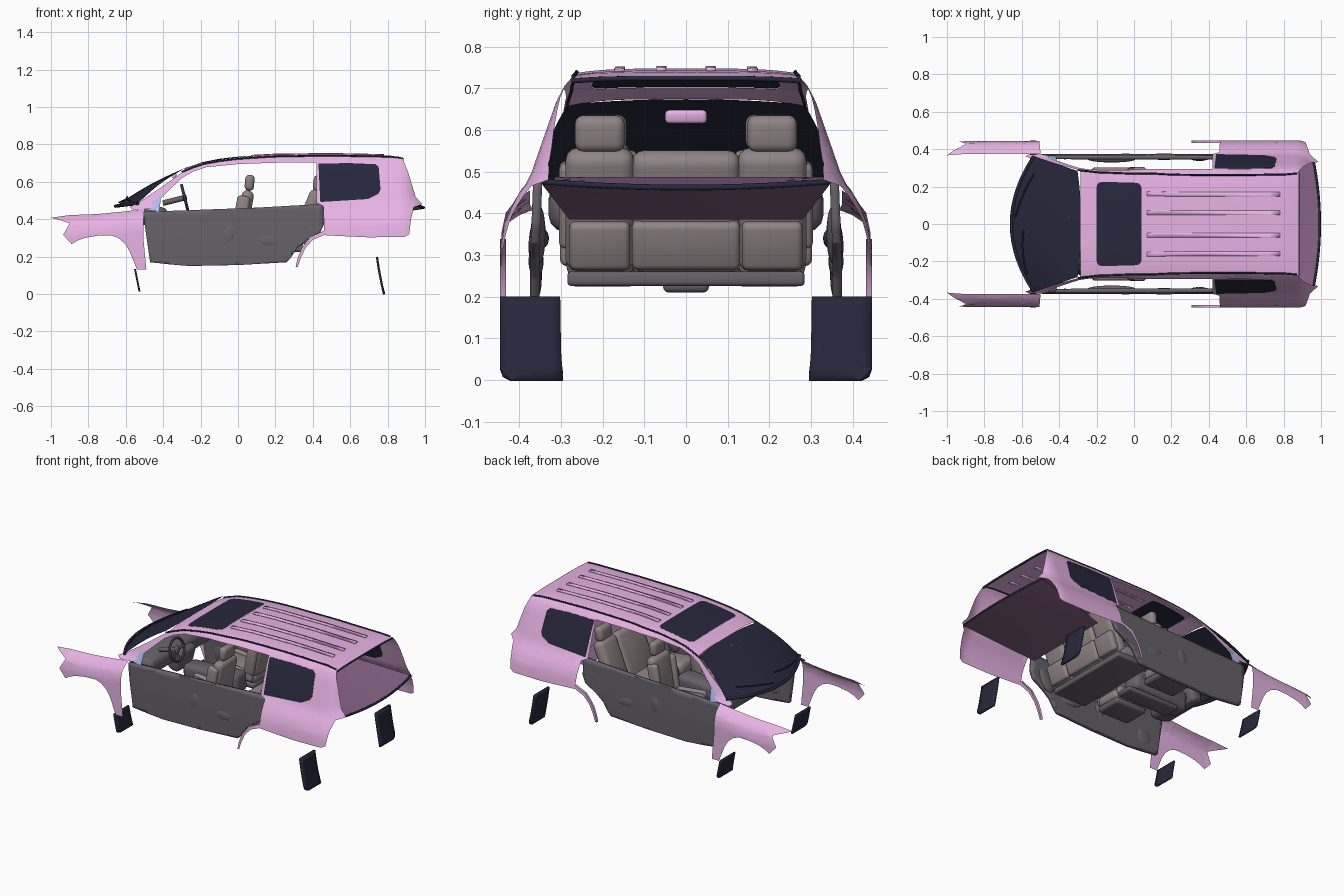
import bpy, bmesh, math
from mathutils import Matrix, Vector

if "Cube" in bpy.data.objects:
    bpy.data.objects.remove(bpy.data.objects["Cube"])


def material(name, rgb):
    m = bpy.data.materials.new(name)
    m.diffuse_color = (*rgb, 1)
    m.use_nodes = True
    m.node_tree.nodes["Principled BSDF"].inputs["Base Color"].default_value = m.diffuse_color
    return m


PINK = material("body_paint", (0.80, 0.45, 0.78))
DARK = material("dark_glass", (0.02, 0.02, 0.045))
TRIM = material("door_trim", (0.13, 0.12, 0.14))
SEAT = material("seat_leather", (0.28, 0.23, 0.24))
SHELF = material("cargo_trim", (0.25, 0.13, 0.25))
BLUE = material("corner_trim", (0.45, 0.52, 0.85))


def table(t, v):
    """Piecewise linear lookup."""
    if v <= t[0][0]:
        return t[0][1]
    for (a, p), (b, q) in zip(t, t[1:]):
        if v <= b:
            return p + (q - p) * (v - a) / (b - a)
    return t[-1][1]


def finish(bm, name, mat):
    me = bpy.data.meshes.new(name)
    bm.to_mesh(me)
    bm.free()
    me.materials.append(mat)
    ob = bpy.data.objects.new(name, me)
    bpy.context.collection.objects.link(ob)
    return ob


def ccw(pts):
    area = sum(a[0] * b[1] - b[0] * a[1] for a, b in zip(pts, pts[1:] + pts[:1]))
    return pts if area > 0 else pts[::-1]


def cut(bm, co, no):
    bmesh.ops.bisect_plane(bm, geom=bm.verts[:] + bm.edges[:] + bm.faces[:],
                           plane_co=co, plane_no=no, dist=1e-5)


def panel(name, outline, fmap, mat, hole=None, step=0.03, mirror=False, thick=0):
    """Flat outline, gridded, optional convex hole, then bent into shape by fmap."""
    bm = bmesh.new()
    pts = ccw(list(outline))
    face = bm.faces.new([bm.verts.new((a, b, 0)) for a, b in pts])
    face.normal_update()
    bmesh.ops.triangulate(bm, faces=[face], ngon_method='EAR_CLIP')
    for k in (0, 1):
        lo, hi = min(p[k] for p in pts), max(p[k] for p in pts)
        n = max(1, round((hi - lo) / step))
        for i in range(1, n):
            c = [0, 0, 0]
            c[k] = lo + (hi - lo) * i / n
            cut(bm, c, (1 - k, k, 0))
    if hole:
        h = ccw(list(hole))
        planes = [(Vector((*a, 0)), Vector((a[1] - b[1], b[0] - a[0], 0)))
                  for a, b in zip(h, h[1:] + h[:1])]
        for co, no in planes:
            cut(bm, co, no)
        gone = [f for f in bm.faces
                if all((f.calc_center_median() - co).dot(no) > 0 for co, no in planes)]
        bmesh.ops.delete(bm, geom=gone, context='FACES')
    for v in bm.verts:
        v.co = fmap(v.co.x, v.co.y)
    ob = finish(bm, name, mat)
    if thick:
        s = ob.modifiers.new("thickness", 'SOLIDIFY')
        s.thickness = thick
    if mirror:
        m = ob.modifiers.new("mirror", 'MIRROR')
        m.use_axis = (False, True, False)
        m.use_mirror_merge = False
    return ob


def rrect(x0, x1, y0, y1, rx, ry):
    pts = []
    for cx, cy, s in ((x1 - rx, y1 - ry, 0), (x0 + rx, y1 - ry, 1),
                      (x0 + rx, y0 + ry, 2), (x1 - rx, y0 + ry, 3)):
        for i in range(4):
            a = (s + i / 3) * math.pi / 2
            pts.append((cx + rx * math.cos(a), cy + ry * math.sin(a)))
    return pts


def soft_box(name, loc, size, mat, tilt=0, r=0.02):
    bm = bmesh.new()
    bmesh.ops.create_cube(bm, size=1)
    bmesh.ops.scale(bm, vec=size, verts=bm.verts)
    bmesh.ops.bevel(bm, geom=bm.edges[:], offset=min(r, min(size) * 0.45),
                    segments=3, profile=0.5, affect='EDGES')
    ob = finish(bm, name, mat)
    ob.location = loc
    ob.rotation_euler.y = math.radians(tilt)
    return ob


def blob(name, loc, size, mat, tilt=0):
    bm = bmesh.new()
    bmesh.ops.create_uvsphere(bm, u_segments=20, v_segments=12, radius=1)
    bmesh.ops.scale(bm, vec=size, verts=bm.verts)
    ob = finish(bm, name, mat)
    ob.location = loc
    ob.rotation_euler.y = math.radians(tilt)
    return ob


def tube(name, pts, r, mat):
    cu = bpy.data.curves.new(name, 'CURVE')
    cu.dimensions = '3D'
    cu.bevel_depth = r
    cu.bevel_resolution = 2
    cu.use_fill_caps = True
    sp = cu.splines.new('POLY')
    sp.points.add(len(pts) - 1)
    for p, c in zip(sp.points, pts):
        p.co = (*c, 1)
    cu.materials.append(mat)
    ob = bpy.data.objects.new(name, cu)
    bpy.context.collection.objects.link(ob)


# Body section and roof lines
SECTION = [(.15, .446), (.31, .447), (.372, .437), (.42, .418), (.455, .397), (.48, .377),
           (.55, .353), (.67, .311), (.707, .291), (.735, .265)]
EDGE = [(-.58, .465), (-.53, .49), (-.4, .578), (-.3, .65), (-.2, .69), (-.1, .708),
        (0, .72), (.2, .733), (.5, .737), (.84, .731), (.88, .724)]
CROWN = [(-.28, .674), (-.2, .702), (-.1, .722), (0, .734), (.2, .745), (.5, .748), (.8, .742), (.88, .73)]


def side_y(x, z):
    slim = .027 * min(1, max(0, (.1 - x) / .38))
    tail = table([(.48, 3.5), (.54, 6)], z) * max(0, x - .87) ** 2
    return table(SECTION, z) - slim - tail


def side(off=0):
    return lambda x, z: (x, -side_y(x, z) - off, z)


def roof(off=0):
    def f(x, u):
        e = table(EDGE, x)
        return (x, u * side_y(x, e), e + (table(CROWN, x) - e) * (1 - u ** 4) + off)
    return f


# Body sides: pillar, roof rail and rear quarter with arch lip
QWIN = [(.43, .698), (.6, .70), (.735, .694), (.752, .68), (.762, .56), (.75, .535), (.695, .508), (.44, .492)]
panel("body_side", EDGE + [(.91, .65), (.95, .52), (.985, .48), (.94, .465), (.925, .4), (.915, .32),
      (.89, .306), (.7, .303), (.55, .31), (.46, .315), (.4, .29), (.36, .245), (.335, .19), (.32, .145),
      (.308, .145), (.318, .19), (.34, .245), (.385, .305), (.46, .338), (.457, .47), (.42, .487), (.42, .703),
      (.2, .702), (0, .695), (-.17, .678), (-.24, .655), (-.3, .62), (-.38, .545), (-.47, .455), (-.56, .45)],
      side(), PINK, hole=QWIN, mirror=True)
panel("quarter_window", QWIN, side(.001), DARK, mirror=True)
panel("mirror_corner", [(-.49, .45), (-.41, .54), (-.42, .44)],
      lambda x, z: (x, -.362 + .3 * (z - .45), z), BLUE, mirror=True)
# Rear arch lip return
LIP = [(.308, .145), (.318, .19), (.34, .245), (.385, .305), (.46, .338)]
panel("arch_lip_return", [(.145, 0), (.338, 0), (.338, 1), (.145, 1)],
      lambda z, t: (table([(q, p) for p, q in LIP], z), -.446 + .014 * t, z), PINK, mirror=True)

# Front fenders
FTOP = [(-1, .408), (-.9, .422), (-.75, .428), (-.62, .44), (-.5, .455)]
FSEC = [(0, .375), (.015, .40), (.05, .432), (.1, .443), (.3, .444)]


def fender(x, z):
    return (x, -table(FSEC, table(FTOP, x) - z) + .08 * max(0, -.9 - x), z)


panel("front_fender", FTOP + [(-.505, .4), (-.505, .29), (-.49, .13), (-.54, .13), (-.56, .18), (-.58, .23),
      (-.605, .27), (-.64, .3), (-.68, .314), (-.75, .312), (-.82, .3), (-.86, .285), (-.89, .267),
      (-.935, .317), (-.9, .378), (-.95, .395)], fender, PINK, step=.02, mirror=True)

# Roof, sunroof, ribs and rails
SUN = rrect(-.2, .04, -.81, .81, .03, .1)
panel("roof", [(-.285, -1), (.88, -1), (.88, 1), (-.285, 1)], roof(), PINK, hole=SUN, step=.06)
panel("sunroof", SUN, roof(.001), DARK, step=.06)
for y in (-.16, -.06, .06, .16):
    u = y / .268
    panel("roof_rib", [(.07, u - .045), (.78, u - .045), (.78, u + .045), (.07, u + .045)],
          roof(.006), PINK, step=.06, thick=.007)
for s in (-1, 1):
    rail = [roof(.002)(-.3 + i * .0585, s * .99) for i in range(21)]
    tube("roof_drip_rail", rail, .005, DARK)
tube("rear_header", [roof(-.006)(.88, -1 + i / 6) for i in range(13)], .006, DARK)


# Windshield, cowl and wipers
def screen(u, v, off=0):
    x = (-.655 + .12 * u * u) * (1 - v) + (-.282 - .02 * u * u) * v
    y = u * (.362 - .078 * v)
    z = (.47 + .015 * u * u) * (1 - v) + (.674 - .012 * u * u) * v
    return (x, y, z + .014 * math.sin(math.pi * v) + off)


panel("windshield", [(-1, 0), (1, 0), (1, 1), (-1, 1)], screen, DARK, step=.1)
tube("cowl", [screen(-1 + i / 8, 0) for i in range(17)], .009, DARK)
for u in (-.75, .1):
    tube("wiper", [screen(u + i * .11, .05 + .02 * i, .008) for i in range(7)], .004, DARK)
soft_box("inside_mirror", (-.34, 0, .632), (.02, .10, .032), PINK, 10)

# Door inner panels with speakers and armrests
panel("door_panel", [(-.505, .44), (-.5, .38), (-.47, .17), (-.36, .158), (-.26, .15), (0, .155), (.26, .17),
      (.28, .19), (.315, .245), (.37, .29), (.44, .33), (.46, .375), (.455, .482), (.1, .462), (-.3, .447)],
      lambda x, z: (x, -.374 + .04 * max(0, z - .3), z), TRIM, mirror=True, thick=.022)
for s in (-1, 1):
    blob("door_speaker", (-.37, s * .358, .25), (.055, .012, .055), TRIM)
    blob("front_door_pull", (-.045, s * .36, .32), (.042, .018, .065), TRIM, 12)
    blob("front_armrest", (-.12, s * .347, .34), (.13, .018, .022), TRIM, -5)
    blob("rear_armrest", (.16, s * .36, .285), (.085, .018, .04), TRIM, 5)
    blob("rear_door_pull", (.35, s * .355, .35), (.045, .018, .08), TRIM, 30)

# Seats
for s in (-1, 1):
    y = s * .2
    soft_box("front_seat_cushion", (-.10, y, .30), (.27, .17, .07), SEAT, 6, .03)
    soft_box("front_seat_base", (-.08, y, .245), (.22, .17, .04), TRIM)
    soft_box("front_seat_back", (.035, y, .43), (.065, .18, .25), SEAT, 10, .03)
    soft_box("front_headrest", (.062, y, .595), (.05, .115, .085), SEAT, 5, .022)
    for b in (-1, 1):
        soft_box("front_back_bolster", (.015, y + b * .085, .42), (.07, .04, .21), SEAT, 10, .018)
        soft_box("front_cushion_bolster", (-.10, y + b * .085, .315), (.25, .035, .06), SEAT, 6, .016)
        tube("headrest_post", [(.055, y + b * .025, .53), (.063, y + b * .025, .57)], .005, TRIM)
    y = s * .207
    soft_box("rear_seat_cushion", (.23, y, .29), (.22, .16, .08), SEAT, 6, .03)
    soft_box("rear_seat_back", (.37, y, .41), (.075, .165, .31), SEAT, 22, .03)
    soft_box("rear_headrest", (.43, y, .592), (.055, .12, .088), SEAT, 8, .022)
    soft_box("rear_cargo_seat", (.375, y, .325), (.05, .145, .12), SEAT, 20, .015)
soft_box("rear_center_back", (.37, 0, .405), (.07, .26, .31), SEAT, 22, .03)
soft_box("rear_center_cushion", (.23, 0, .285), (.22, .25, .075), SEAT, 6, .03)
soft_box("rear_cargo_center", (.375, 0, .325), (.045, .26, .12), SEAT, 20, .015)
soft_box("rear_seat_base", (.24, 0, .243), (.23, .57, .035), TRIM, 0, .01)
soft_box("center_console", (-.16, 0, .30), (.38, .12, .13), TRIM, -4, .03)
soft_box("console_base", (-.10, 0, .225), (.36, .11, .03), TRIM)

# Dashboard and steering wheel
soft_box("dashboard", (-.45, 0, .415), (.15, .66, .11), TRIM, 8, .04)
soft_box("dash_center", (-.39, 0, .37), (.08, .16, .14), TRIM, 15, .025)
C, T = Vector((-.285, -.2, .515)), math.radians(76)
R = Matrix.Rotation(T, 3, 'Y')
bpy.ops.mesh.primitive_torus_add(location=C, rotation=(0, T, 0), major_radius=.068, minor_radius=.008,
                                 major_segments=40, minor_segments=10)
wheel = bpy.context.object
wheel.name = "steering_wheel"
wheel.data.materials.append(TRIM)
blob("steering_hub", C, (.024, .024, .012), TRIM, 76)
for a in (0, 90, 270):
    d = math.radians(a)
    tube("steering_spoke", [C, C + R @ Vector((.066 * math.cos(d), .066 * math.sin(d), 0))], .007, TRIM)
tube("steering_column", [C, C - R @ Vector((0, 0, .12))], .015, TRIM)


# Cargo shelf: top, sloping underside and dark rear edge
def shelf(u, v, w0=.345, z0=.487, z1=.465):
    x = .5 + (.493 - .035 * u * u) * v
    return (x, u * (w0 + (.345 - w0) * v), z0 + (z1 - z0) * v + .014 * u * u * v)


SQ = [(-1, 0), (-1, 1), (1, 1), (1, 0)]
panel("cargo_shelf", SQ, shelf, SHELF, step=.12)
panel("cargo_underside", SQ, lambda u, v: shelf(u, v, .28, .385, .455), SHELF, step=.12)
tube("shelf_edge", [shelf(-1 + i / 8, 1, z1=.462) for i in range(17)], .007, DARK)

# Mud flaps
FLAP = [(-.447, .2), (-.447, .03), (-.44, .01), (-.42, 0), (-.295, 0), (-.3, .07), (-.302, .2)]
panel("rear_mud_flap", FLAP, lambda y, z: (.787 - .25 * z + .3 * z * z, y, z), DARK, mirror=True, thick=.012)
panel("front_mud_flap", FLAP, lambda y, z: (-.522 - .12 * z, y, .015 + z * .6), DARK, mirror=True, thick=.01)

# Smooth shading with sharp edges kept
bpy.ops.object.select_all(action='DESELECT')
for ob in bpy.data.objects:
    if ob.type == 'MESH':
        ob.select_set(True)
        bpy.context.view_layer.objects.active = ob
bpy.ops.object.shade_smooth_by_angle(angle=math.radians(35))
